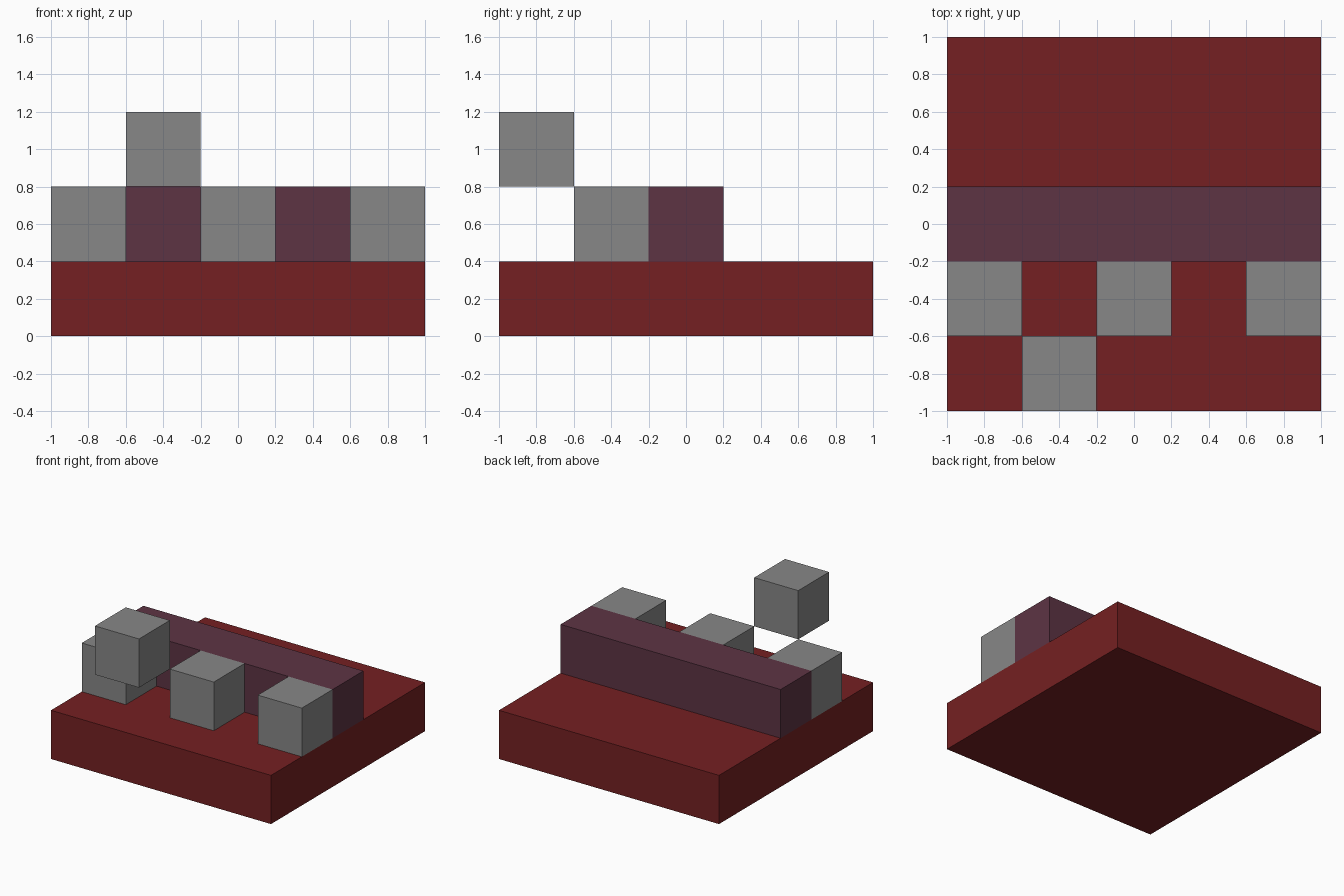
import bpy
import bmesh
from mathutils import Matrix, Vector

default_cube = bpy.data.objects.get("Cube")
if default_cube:
    bpy.data.objects.remove(default_cube, do_unlink=True)


def make_material(name, rgb):
    mat = bpy.data.materials.new(name)
    mat.use_nodes = True
    color = (*rgb, 1.0)
    mat.diffuse_color = color
    mat.node_tree.nodes["Principled BSDF"].inputs["Base Color"].default_value = color
    return mat


def make_block(name, center, size, material):
    """Flat-shaded box of the given size about its center."""
    mesh = bpy.data.meshes.new(name)
    bm = bmesh.new()
    bmesh.ops.create_cube(bm, size=1.0, matrix=Matrix.Diagonal((*size, 1.0)))
    bm.to_mesh(mesh)
    bm.free()
    mesh.materials.append(material)
    obj = bpy.data.objects.new(name, mesh)
    obj.location = Vector(center)
    bpy.context.collection.objects.link(obj)
    return obj


red = make_material("dark red", (0.178, 0.0144, 0.0159))
plum = make_material("plum", (0.110, 0.0343, 0.0578))
gray = make_material("gray", (0.242, 0.242, 0.242))

UNIT = 0.4

# Square base slab
make_block("base", (0, 0, UNIT / 2), (2, 2, UNIT), red)

# Long wall across the base
make_block("wall", (0, 0, UNIT * 1.5), (2, UNIT, UNIT), plum)

# Row of cubes against the front of the wall
for label, x in (("right", -2), ("middle", 0), ("left", 2)):
    make_block(f"{label}_cube", (x * UNIT, -UNIT, UNIT * 1.5), (UNIT,) * 3, gray)

# Cube floating above the front edge
make_block("floating_cube", (-UNIT, -2 * UNIT, UNIT * 2.5), (UNIT,) * 3, gray)
